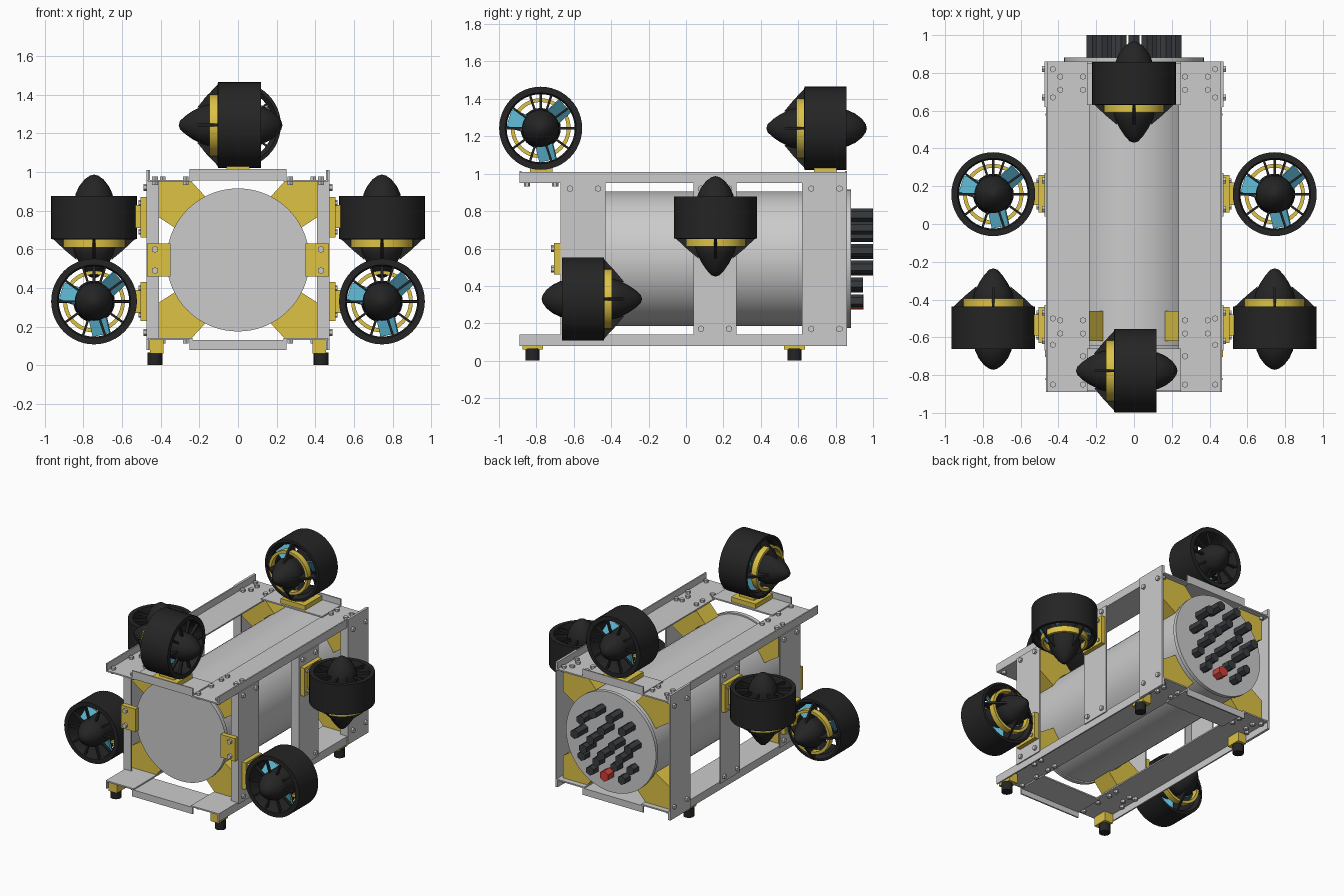
import bpy, bmesh, math
from mathutils import Matrix, Vector
from math import cos, sin, pi, radians

if "Cube" in bpy.data.objects:
    bpy.data.objects.remove(bpy.data.objects["Cube"])


def mat(name, rgb):
    m = bpy.data.materials.new(name)
    m.diffuse_color = (*rgb, 1)
    m.use_nodes = True
    m.node_tree.nodes["Principled BSDF"].inputs["Base Color"].default_value = m.diffuse_color
    return m


BLACK = mat("black", (0.018, 0.018, 0.018))
YELLOW = mat("yellow", (0.72, 0.54, 0.06))
BLUE = mat("blue", (0.1, 0.45, 0.62))
RED = mat("red", (0.6, 0.05, 0.04))
DARK = mat("dark_grey", (0.04, 0.045, 0.05))


def to_mesh(name, bm, m=None, smooth=False):
    bmesh.ops.recalc_face_normals(bm, faces=bm.faces)
    me = bpy.data.meshes.new(name)
    for f in bm.faces:
        f.smooth = smooth
    bm.to_mesh(me)
    bm.free()
    if smooth:
        me.set_sharp_from_angle(angle=radians(35))
    if m:
        me.materials.append(m)
    return me


def place(name, me, mtx=None):
    ob = bpy.data.objects.new(name, me)
    bpy.context.collection.objects.link(ob)
    if mtx:
        ob.matrix_world = mtx
    return ob


def add_box(bm, x, y, z):
    c = [(a[0] + a[1]) / 2 for a in (x, y, z)]
    s = [abs(a[1] - a[0]) for a in (x, y, z)]
    bmesh.ops.create_cube(bm, size=1, matrix=Matrix.Translation(c) @ Matrix.Diagonal((*s, 1)))


def boxes(name, items, m=None):
    bm = bmesh.new()
    for it in items:
        add_box(bm, *it)
    return place(name, to_mesh(name, bm, m))


def add_cyl(bm, p, axis, r, h, n):
    """Cylinder starting at p and extending h along axis."""
    q = Vector(axis).to_track_quat('Z', 'Y').to_matrix().to_4x4()
    bmesh.ops.create_cone(bm, cap_ends=True, segments=n, radius1=r, radius2=r, depth=h,
                          matrix=Matrix.Translation(p) @ q @ Matrix.Translation((0, 0, h / 2)))


def lathe(name, prof, m, n=40, closed=False):
    bm = bmesh.new()
    vs = [bm.verts.new((r, 0, z)) for r, z in prof]
    es = [bm.edges.new(p) for p in zip(vs, vs[1:])]
    if closed:
        es.append(bm.edges.new((vs[-1], vs[0])))
    bmesh.ops.spin(bm, geom=vs + es, axis=(0, 0, 1), cent=(0, 0, 0), angle=2 * pi, steps=n)
    bmesh.ops.remove_doubles(bm, verts=bm.verts, dist=1e-4)
    return to_mesh(name, bm, m, True)


# Pressure hull along y, with end caps
CZ = 0.545
bm = bmesh.new()
add_cyl(bm, (0, -0.66, CZ), (0, 1, 0), 0.36, 1.52, 72)
add_cyl(bm, (0, -0.67, CZ), (0, 1, 0), 0.37, 0.03, 72)
add_cyl(bm, (0, 0.855, CZ), (0, 1, 0), 0.37, 0.027, 72)
place("pressure_hull", to_mesh("pressure_hull", bm, None, True))

# Frame sides: angle rails and angle posts
T = 0.01
for s, side in ((-1, "left"), (1, "right")):
    def X(a, b):
        return (s * a, s * b)
    boxes(side + "_top_rail", [(X(.235, .46), (-.89, .86), (.95, .96)),
                               (X(.455, .465), (-.89, .86), (.95, 1.01))])
    boxes(side + "_bottom_rail", [(X(.235, .46), (-.89, .86), (.13, .14)),
                                  (X(.455, .465), (-.89, .86), (.08, .14))])
    for nm, y0, y1, z0, z1 in (("front", -.67, -.43, .13, .955), ("middle", .04, .27, .13, .955),
                               ("rear", .62, .86, .08, 1.01)):
        boxes(f"{side}_{nm}_post", [(X(.463, .473), (y0, y1), (z0, z1)),
                                    (X(.41, .465), (y0, y0 + T), (max(z0, .13), min(z1, .955)))])
    # Yellow thruster mounts and front clamps
    boxes(side + "_front_mount", [(X(.47, .505), (-.63, -.44), (.23, .43)),
                                  (X(.50, .53), (-.59, -.48), (.27, .39))], YELLOW)
    boxes(side + "_middle_mount", [(X(.47, .505), (.06, .26), (.66, .87)),
                                   (X(.50, .53), (.10, .22), (.71, .83))], YELLOW)
    boxes(side + "_front_clamp", [(X(.35, .47), (-.705, -.67), (.46, .63))], YELLOW)
    # Feet
    for y, nm in ((-.82, "front"), (.58, "rear")):
        boxes(f"{side}_{nm}_foot_block", [(X(.385, .455), (y - .055, y + .055), (.06, .13))], YELLOW)
        bm = bmesh.new()
        add_cyl(bm, (s * .43, y, 0), (0, 0, 1), .038, .065, 20)
        place(f"{side}_{nm}_foot", to_mesh("foot", bm, BLACK, True))

# Cross members
for nm, y0, y1, e in (("front", -.89, -.66, -.89), ("rear", .63, .86, .85)):
    boxes(nm + "_top_cross", [((-.25, .25), (y0, y1), (.96, .97)), ((-.25, .25), (e, e + T), (.955, 1.015))])
    boxes(nm + "_bottom_cross", [((-.25, .25), (y0, y1), (.12, .13)), ((-.25, .25), (e, e + T), (.08, .13))])
    yc = (y0 + y1) / 2
    boxes(nm + "_top_mount", [((-.1, .1), (yc - .1, yc + .1), (.97, 1.005)),
                              ((-.06, .06), (yc - .06, yc + .06), (1.0, 1.035))], YELLOW)

# Yellow saddle brackets in the hull corners
for y0, y1, nm in ((-.62, -.46, "front"), (.66, .82, "rear")):
    for sx in (-1, 1):
        for sz in (-1, 1):
            pts = [(.44, .405), (.24, .405)]
            pts += [(.362 * cos(radians(a)), .362 * sin(radians(a))) for a in range(63, 26, -6)]
            pts += [(.44, .24)]
            bm = bmesh.new()
            f = bm.faces.new([bm.verts.new((sx * x, y0, CZ + sz * z)) for x, z in pts])
            g = bmesh.ops.extrude_face_region(bm, geom=[f])["geom"]
            bmesh.ops.translate(bm, vec=(0, y1 - y0, 0), verts=[v for v in g if isinstance(v, bmesh.types.BMVert)])
            if not any(fc is f for fc in bm.faces):
                bmesh.ops.holes_fill(bm, edges=bm.edges)
            place(nm + "_saddle", to_mesh("saddle", bm, YELLOW))

# Hex bolts
bm = bmesh.new()
for s in (-1, 1):
    for z in (.17, .92):
        for y in (-.62, -.47, .08, .23, .67, .82):
            add_cyl(bm, (s * .47, y, z), (s, 0, 0), .018, .018, 6)
    for z, d in ((.96, 1), (.95, -1), (.13, -1)):
        for x, y in ((.43, .82), (.43, .67), (.39, .78), (.39, .71), (.27, .78), (.27, .71), (.43, -.5),
                     (.43, -.64), (.39, -.51), (.39, -.58), (.27, -.51), (.27, -.58), (.43, -.85),
                     (.27, -.85), (.27, -.7)):
            add_cyl(bm, (s * x, y, z), (0, 0, d), .017, .018, 6)
    for z in (.49, .60):
        add_cyl(bm, (s * .43, -.705, z), (0, -1, 0), .018, .018, 6)
    for y, z in ((-.6, .26), (-.6, .4), (-.47, .26), (-.47, .4), (.09, .69), (.09, .84), (.23, .69), (.23, .84)):
        add_cyl(bm, (s * .503, y, z), (s, 0, 0), .014, .012, 6)
place("bolts", to_mesh("bolts", bm))

# Rear connectors
bm = bmesh.new()
for x, z in ((-.07, .78), (.07, .78), (-.17, .71), (.17, .71), (0, .67), (-.22, .59), (-.09, .58),
             (.09, .58), (.22, .59), (-.15, .5), (0, .49), (.15, .5)):
    add_cyl(bm, (x, .88, z), (0, 1, 0), .035, .12, 6)
for x, z in ((-.2, .41), (.2, .41), (-.07, .4), (.08, .4), (-.13, .32), (.13, .32)):
    add_cyl(bm, (x, .88, z), (0, 1, 0), .034, .065, 6)
place("rear_connectors", to_mesh("rear_connectors", bm, DARK))
bm = bmesh.new()
add_cyl(bm, (.01, .88, .315), (0, 1, 0), .04, .07, 6)
place("red_connector", to_mesh("red_connector", bm, RED))

# Thruster parts, local +z toward the long tail cone
duct = lathe("thruster_duct", [(.19, -.112), (.222, -.112), (.222, .112), (.205, .114), (.182, .09), (.182, -.09)],
             BLACK, 48, True)
ring = lathe("thruster_ring", [(.14, .112), (.16, .112), (.16, .155), (.14, .155)], YELLOW, 40, True)
hub = lathe("thruster_hub", [(0, -.222), (.022, -.216), (.05, -.196), (.078, -.16), (.096, -.12), (.1, -.09),
                             (.1, .13), (.108, .155), (.1, .19), (.075, .24), (.048, .28), (.022, .308), (0, .315)],
            BLACK, 32)
bm = bmesh.new()
for i in range(10):
    R = Matrix.Rotation(i * 2 * pi / 10, 4, 'Z')
    bmesh.ops.create_cube(bm, size=1, matrix=R @ Matrix.Translation((.145, 0, -.095)) @ Matrix.Diagonal((.1, .012, .02, 1)))
for i in range(4):
    # tail struts: thin triangular fins
    R = Matrix.Rotation(i * pi / 2, 4, 'Z')
    fin = [(.09, .08), (.212, .08), (.212, .112), (.15, .17), (.09, .22)]
    a, b = [[bm.verts.new(R @ Vector((r, w, z))) for r, z in fin] for w in (-.007, .007)]
    bm.faces.new(a)
    bm.faces.new(b[::-1])
    for k in range(5):
        j = (k + 1) % 5
        bm.faces.new((a[k], a[j], b[j], b[k]))
guard = to_mesh("thruster_guard", bm, BLACK)
bm = bmesh.new()
for i in range(3):
    bmesh.ops.create_cube(bm, size=1, matrix=Matrix.Rotation(i * 2 * pi / 3 + .3, 4, 'Z')
                          @ Matrix.Translation((.135, 0, .04)) @ Matrix.Rotation(radians(35), 4, 'X')
                          @ Matrix.Diagonal((.085, .11, .01, 1)))
prop = to_mesh("thruster_propeller", bm, BLUE)

for nm, p, d in (("left_front", (-.745, -.55, .33), (0, 1, 0)), ("right_front", (.745, -.55, .33), (0, 1, 0)),
                 ("left_middle", (-.745, .158, .765), (0, 0, -1)), ("right_middle", (.745, .158, .765), (0, 0, -1)),
                 ("front_top", (.008, -.777, 1.243), (-1, 0, 0)), ("rear_top", (0, .745, 1.243), (0, -1, 0))):
    M = Matrix.Translation(p) @ Vector(d).to_track_quat('Z', 'Y').to_matrix().to_4x4()
    for part, me in (("duct", duct), ("ring", ring), ("hub", hub), ("guard", guard), ("propeller", prop)):
        place(f"{nm}_thruster_{part}", me, M)
